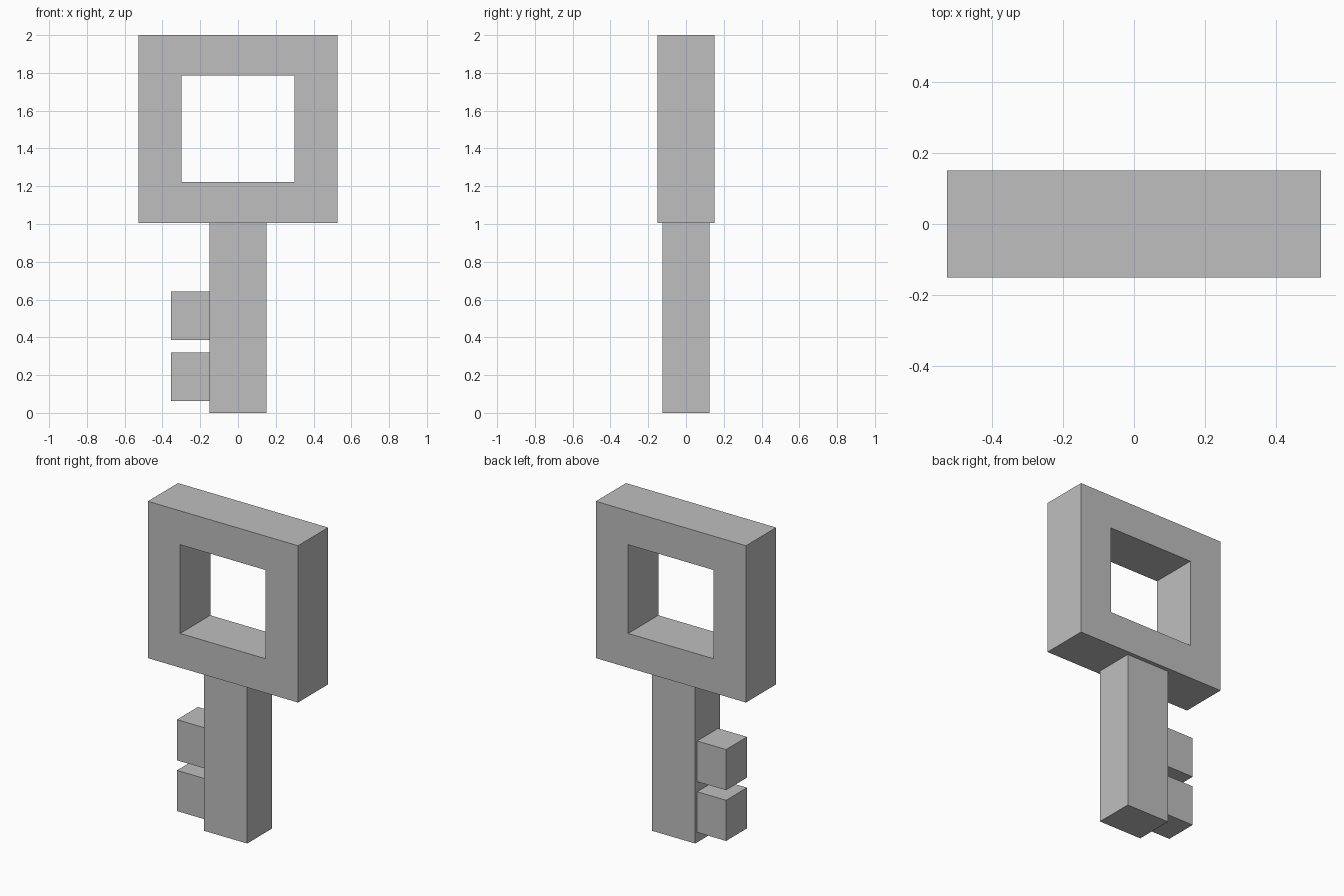
import bpy
import bmesh

cube = bpy.data.objects.get("Cube")
if cube:
    bpy.data.objects.remove(cube, do_unlink=True)

# One plain grey for the whole key
grey = bpy.data.materials.new("plain_grey")
grey.use_nodes = True
colour = (0.52, 0.52, 0.52, 1)
grey.diffuse_color = colour
grey.node_tree.nodes["Principled BSDF"].inputs["Base Color"].default_value = colour


def add_object(name, bm):
    bmesh.ops.recalc_face_normals(bm, faces=bm.faces[:])
    mesh = bpy.data.meshes.new(name)
    bm.to_mesh(mesh)
    bm.free()
    mesh.materials.append(grey)
    obj = bpy.data.objects.new(name, mesh)
    bpy.context.collection.objects.link(obj)
    return obj


def box(name, x0, x1, depth, z0, z1):
    bm = bmesh.new()
    bmesh.ops.create_cube(bm, size=1)
    bmesh.ops.scale(bm, vec=(x1 - x0, depth, z1 - z0), verts=bm.verts)
    bmesh.ops.translate(bm, vec=((x0 + x1) / 2, 0, (z0 + z1) / 2), verts=bm.verts)
    return add_object(name, bm)


def frame(name, outer, inner, depth):
    """Rectangular frame; outer and inner are (half width, bottom, top)."""
    bm = bmesh.new()
    rings = []
    for w, z0, z1 in (outer, inner):
        corners = ((-w, z0), (w, z0), (w, z1), (-w, z1))
        rings.append([bm.verts.new((x, -depth / 2, z)) for x, z in corners])
    out, inn = rings
    for i in range(4):
        j = (i + 1) % 4
        bm.faces.new((out[i], out[j], inn[j], inn[i]))
    ext = bmesh.ops.extrude_face_region(bm, geom=bm.faces[:], use_keep_orig=True)
    verts = [g for g in ext["geom"] if isinstance(g, bmesh.types.BMVert)]
    bmesh.ops.translate(bm, vec=(0, depth, 0), verts=verts)
    return add_object(name, bm)


# Square handle with its window
frame("handle", (0.527, 1.005, 2.0), (0.3, 1.222, 1.785), 0.302)

# Shaft below the handle
box("shaft", -0.152, 0.152, 0.25, 0, 1.005)

# Two teeth on the right of the shaft
for name, bottom in (("lower_tooth", 0.063), ("upper_tooth", 0.385)):
    box(name, -0.355, -0.152, 0.21, bottom, bottom + 0.258)
